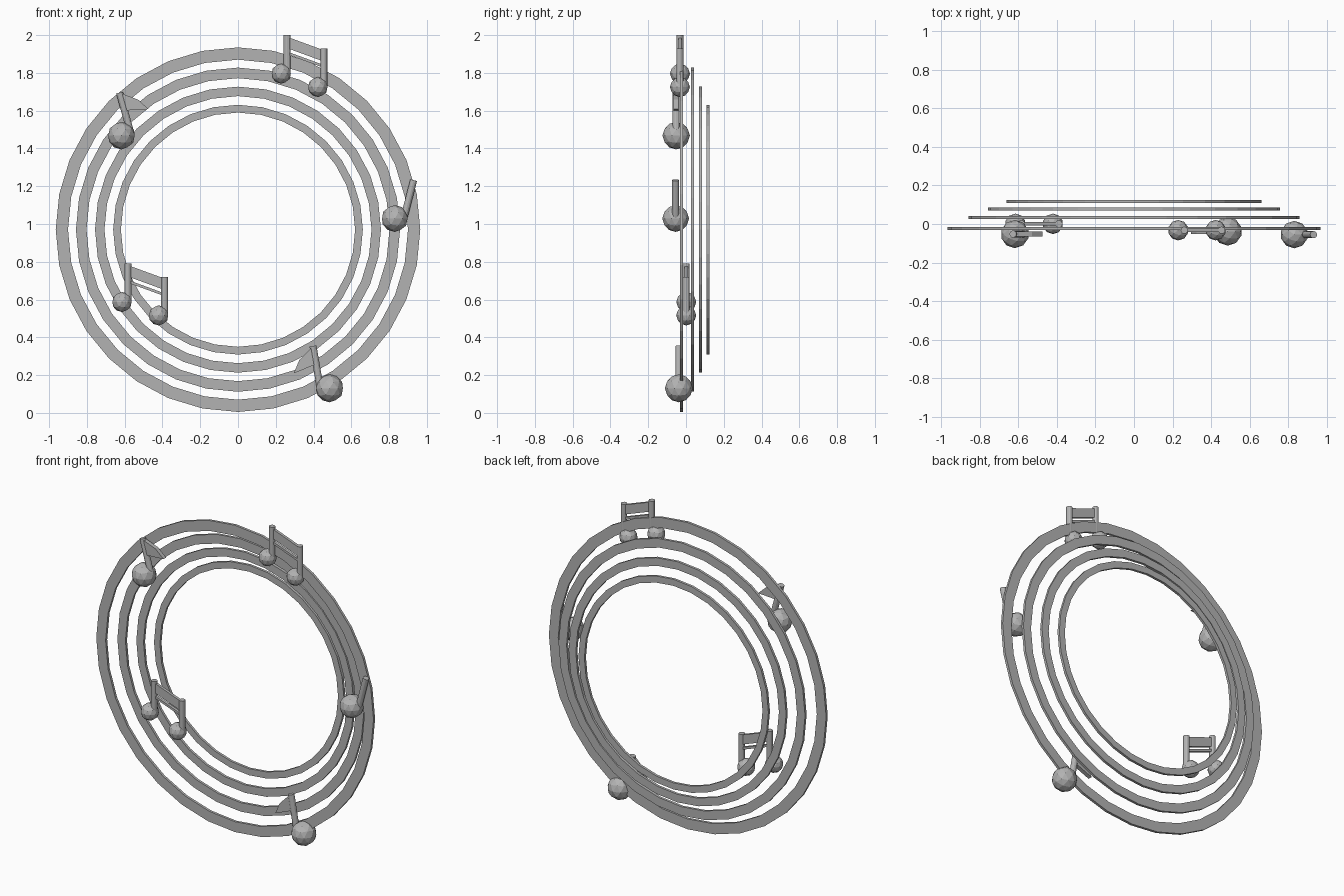
import bpy, bmesh, math
from mathutils import Vector, Matrix

cube = bpy.data.objects.get("Cube")
if cube:
    bpy.data.objects.remove(cube, do_unlink=True)

grey = bpy.data.materials.new("plain grey")
grey.use_nodes = True
COLOUR = (0.45, 0.45, 0.45, 1)
grey.diffuse_color = COLOUR
grey.node_tree.nodes["Principled BSDF"].inputs["Base Color"].default_value = COLOUR

STEM_R = 0.0185


def finish(name, bm):
    bmesh.ops.recalc_face_normals(bm, faces=bm.faces)
    mesh = bpy.data.meshes.new(name)
    bm.to_mesh(mesh)
    bm.free()
    mesh.materials.append(grey)
    obj = bpy.data.objects.new(name, mesh)
    bpy.context.collection.objects.link(obj)
    return obj


def ring(name, outer, inner, y, half=0.008, z=0.97, sides=32):
    """Flat band with a rectangular section, facing the front."""
    bm = bmesh.new()
    section = [(outer, y - half), (outer, y + half), (inner, y + half), (inner, y - half)]
    loops = []
    for i in range(sides):
        a = math.tau * i / sides
        loops.append([bm.verts.new((r * math.sin(a), d, z + r * math.cos(a)))
                      for r, d in section])
    for i, here in enumerate(loops):
        there = loops[(i + 1) % sides]
        for k in range(4):
            n = (k + 1) % 4
            bm.faces.new((here[k], here[n], there[n], there[k]))
    finish(name, bm)


def head(name, x, y, z, radius):
    bm = bmesh.new()
    bmesh.ops.create_icosphere(bm, subdivisions=2, radius=radius,
                               matrix=Matrix.Translation((x, y, z)))
    finish(name, bm)


def stem(name, bottom, top):
    a, b = Vector(bottom), Vector(top)
    turn = (b - a).to_track_quat('Z', 'Y').to_matrix().to_4x4()
    bm = bmesh.new()
    bmesh.ops.create_cone(bm, cap_ends=True, segments=12, radius1=STEM_R, radius2=STEM_R,
                          depth=(b - a).length,
                          matrix=Matrix.Translation((a + b) / 2) @ turn)
    finish(name, bm)


def plate(name, outline, y, half):
    """Extruded outline given as x, z points."""
    bm = bmesh.new()
    face = bm.faces.new([bm.verts.new((x, y - half, z)) for x, z in outline])
    out = bmesh.ops.extrude_face_region(bm, geom=[face])
    moved = [v for v in out["geom"] if isinstance(v, bmesh.types.BMVert)]
    bmesh.ops.translate(bm, verts=moved, vec=(0, 2 * half, 0))
    finish(name, bm)


def beamed_note(name, x, y, z):
    """Two heads and stems joined by a thick and a thin sloping beam."""
    dx, dz = 0.194, -0.071
    for side, ox, oz in (("right", 0, 0), ("left", dx, dz)):
        head(f"{name}_{side}_head", x + ox, y, z + oz, 0.053)
        sx = x + ox + 0.031
        stem(f"{name}_{side}_stem", (sx, y, z + oz), (sx, y, z + oz + 0.204))
    x0, x1 = x + 0.031, x + 0.031 + dx
    for part, high, low in (("thick_beam", 0.195, 0.135), ("thin_beam", 0.117, 0.102)):
        plate(f"{name}_{part}", [(x0, z + high), (x1, z + high + dz),
                                 (x1, z + low + dz), (x0, z + low)], y, 0.009)


def single_note(name, centre, radius, bottom, top, flag_side=0):
    """One head with a leaning stem and, if wanted, a pointed flag."""
    x, y, z = centre
    head(f"{name}_head", x, y, z, radius)
    stem(f"{name}_stem", (bottom[0], y, bottom[1]), (top[0], y, top[1]))
    if flag_side:
        up = (Vector(top) - Vector(bottom)).normalized()
        across = Vector((up.y, -up.x)) * flag_side
        shape = [(0, 0), (0.085, -0.062), (0.125, -0.125), (0.01, -0.1)]
        points = [Vector(top) + across * u + up * v for u, v in shape]
        plate(f"{name}_flag", points, y, 0.013)


# Concentric staff rings, stepping back as they shrink
for name, outer, inner, y in (("outer_ring", 0.965, 0.9, -0.023),
                              ("second_ring", 0.858, 0.802, 0.034),
                              ("third_ring", 0.757, 0.707, 0.078),
                              ("inner_ring", 0.661, 0.62, 0.117)):
    ring(name, outer, inner, y)

# Beamed notes
beamed_note("top_note", 0.229, -0.032, 1.796)
beamed_note("lower_note", -0.614, 0.001, 0.587)

# Single notes
single_note("upper_note", (-0.617, -0.052, 1.468), 0.073, (-0.566, 1.475), (-0.627, 1.695), 1)
single_note("bottom_note", (0.485, -0.038, 0.13), 0.074, (0.434, 0.14), (0.397, 0.354), -1)
single_note("side_note", (0.83, -0.055, 1.029), 0.071, (0.878, 1.03), (0.93, 1.232))
